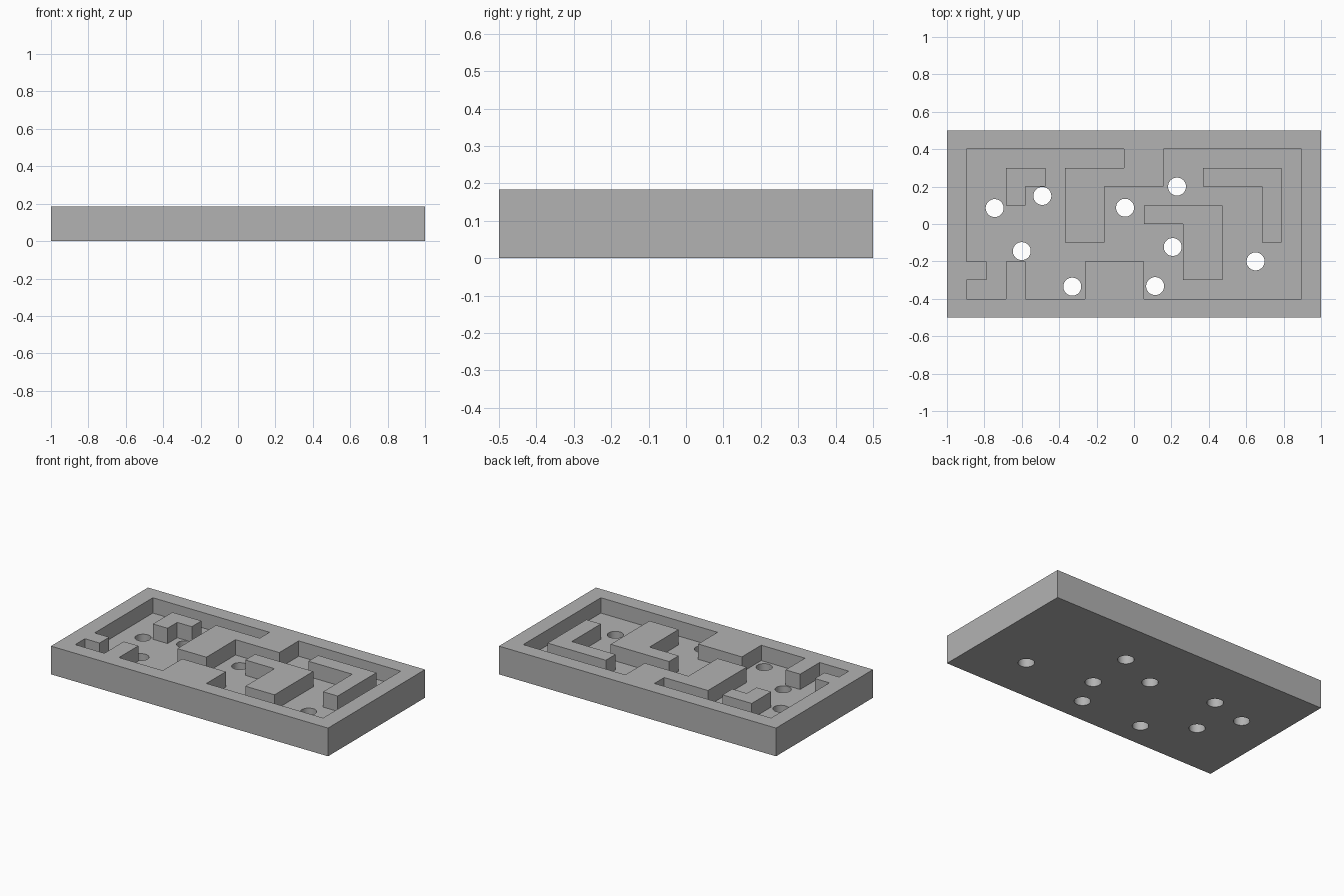
import bpy, bmesh, math

if "Cube" in bpy.data.objects:
    bpy.data.objects.remove(bpy.data.objects["Cube"])

HEIGHT = 0.184
FLOOR = 0.084
CELL_X, CELL_Y = 2 / 19, 0.1     # layout grid: 19 x 10 cells


def prism(name, points, z0, z1):
    """Closed prism from a plan outline."""
    bm = bmesh.new()
    face = bm.faces.new([bm.verts.new((x, y, z0)) for x, y in points])
    top = bmesh.ops.extrude_face_region(bm, geom=[face])
    for v in top["geom"]:
        if isinstance(v, bmesh.types.BMVert):
            v.co.z = z1
    bmesh.ops.recalc_face_normals(bm, faces=bm.faces)
    mesh = bpy.data.meshes.new(name)
    bm.to_mesh(mesh)
    bm.free()
    obj = bpy.data.objects.new(name, mesh)
    bpy.context.collection.objects.link(obj)
    return obj


def cells(points):
    return [(-1 + i * CELL_X, -0.5 + j * CELL_Y) for i, j in points]


def subtract(target, cutter):
    """Cut one solid from another, then discard the cutter."""
    cutter.hide_render = True
    mod = target.modifiers.new("cut", 'BOOLEAN')
    mod.operation = 'DIFFERENCE'
    mod.solver = 'EXACT'
    mod.object = cutter
    bpy.context.view_layer.objects.active = target
    bpy.ops.object.modifier_apply(modifier=mod.name)
    bpy.data.objects.remove(cutter)


# Rectangular plate
plate = prism("maze_plate", cells([(0, 0), (19, 0), (19, 10), (0, 10)]), 0, HEIGHT)

# Sunken maze floor, following the wall outline
pocket = prism("pocket_cutter", cells([
    (1, 9), (9, 9), (9, 8), (6, 8), (6, 4), (8, 4), (8, 7), (11, 7), (11, 9),
    (18, 9), (18, 1), (10, 1), (10, 3), (7, 3), (7, 1), (4, 1), (4, 3), (3, 3),
    (3, 1), (1, 1), (1, 2), (2, 2), (2, 3), (1, 3)]), FLOOR, 0.3)

# Free-standing wall islands
islands = [
    [(3, 8), (5, 8), (5, 7), (4, 7), (4, 6), (3, 6)],
    [(10, 6), (14, 6), (14, 2), (12, 2), (12, 5), (10, 5)],
    [(13, 8), (17, 8), (17, 4), (16, 4), (16, 7), (13, 7)],
]
for outline in islands:
    subtract(pocket, prism("island_cutter", cells(outline), 0, 0.5))
subtract(plate, pocket)

# Round through holes
holes = [(-0.745, 0.085), (-0.49, 0.15), (-0.6, -0.145), (-0.33, -0.335),
         (-0.048, 0.087), (0.23, 0.2), (0.207, -0.123), (0.113, -0.332),
         (0.65, -0.2)]
for cx, cy in holes:
    ring = [(cx + 0.048 * math.cos(math.tau * k / 48),
             cy + 0.048 * math.sin(math.tau * k / 48)) for k in range(48)]
    subtract(plate, prism("hole_cutter", ring, -0.1, 0.15))

# Plain grey finish
grey = bpy.data.materials.new("plain grey")
grey.diffuse_color = (0.448, 0.448, 0.448, 1)
grey.use_nodes = True
grey.node_tree.nodes["Principled BSDF"].inputs["Base Color"].default_value = grey.diffuse_color
plate.data.materials.clear()
plate.data.materials.append(grey)

bpy.context.view_layer.objects.active = plate
plate.select_set(True)
bpy.ops.object.shade_smooth_by_angle(angle=math.radians(30))
